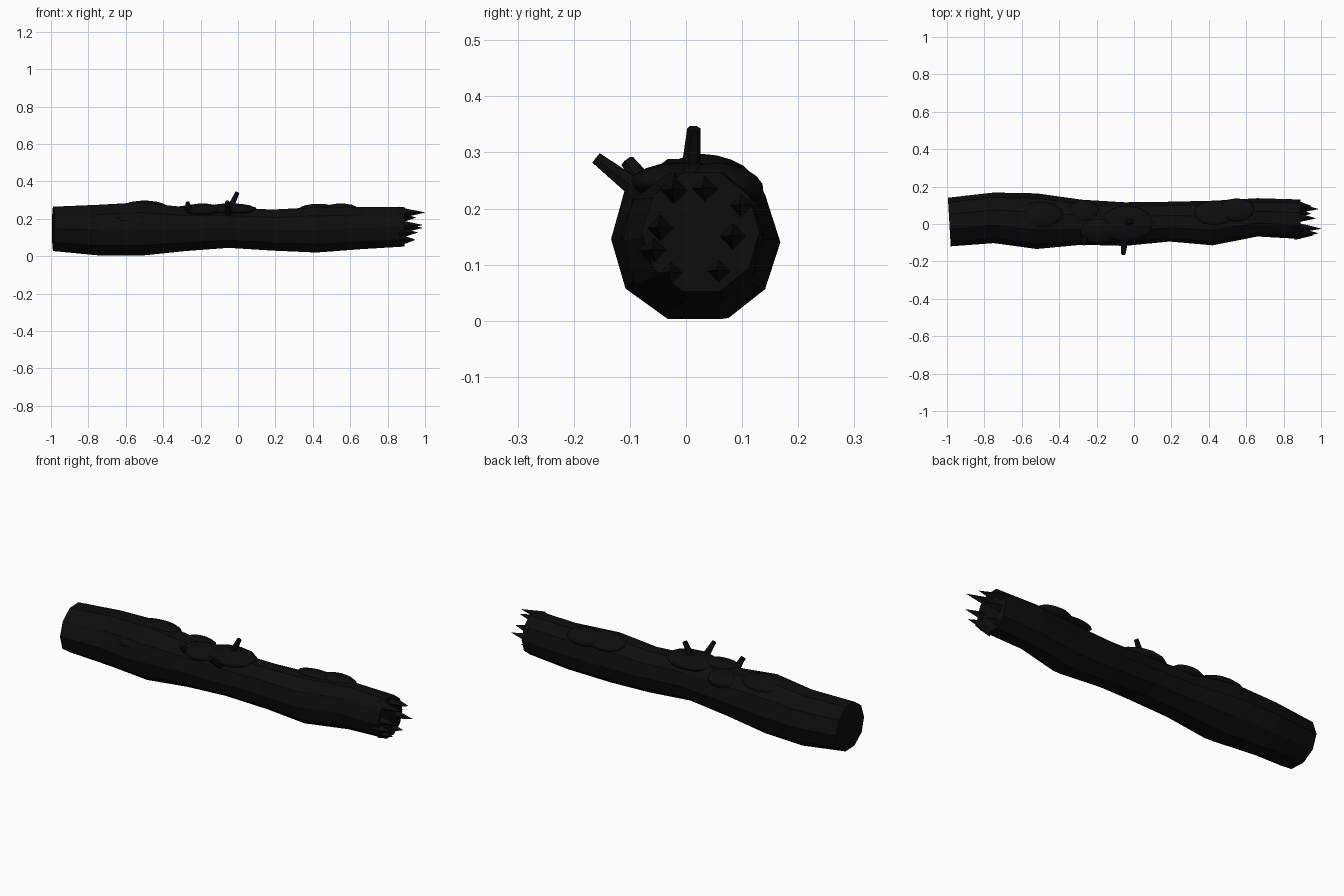
import bpy, bmesh, math, random
from mathutils import Vector

if "Cube" in bpy.data.objects:
    bpy.data.objects.remove(bpy.data.objects["Cube"])

random.seed(4)
dark = bpy.data.materials.new("charred_bark")
dark.diffuse_color = (0.004, 0.004, 0.004, 1)
dark.use_nodes = True
dark.node_tree.nodes["Principled BSDF"].inputs["Base Color"].default_value = dark.diffuse_color


def finish(bm, name):
    bmesh.ops.recalc_face_normals(bm, faces=bm.faces)
    mesh = bpy.data.meshes.new(name)
    bm.to_mesh(mesh)
    bm.free()
    ob = bpy.data.objects.new(name, mesh)
    ob.data.materials.append(dark)
    bpy.context.collection.objects.link(ob)
    return ob


def loft(name, rings):
    bm = bmesh.new()
    loops = [[bm.verts.new(p) for p in ring] for ring in rings]
    n = len(loops[0])
    for a, b in zip(loops, loops[1:]):
        for i in range(n):
            j = (i + 1) % n
            bm.faces.new((a[i], a[j], b[j], b[i]))
    bm.faces.new(loops[0])
    bm.faces.new(loops[-1])
    return finish(bm, name)


def rod(name, start, end, r1, r2, sides):
    a, b = Vector(start), Vector(end)
    q = (b - a).to_track_quat('Z', 'Y')
    rings = [[p + q @ Vector((r * math.cos(t), r * math.sin(t), 0))
              for t in (2 * math.pi * i / sides for i in range(sides))]
             for p, r in ((a, r1), (b, r2))]
    return loft(name, rings)


def lump(name, centre, size, tilt=0):
    bpy.ops.mesh.primitive_uv_sphere_add(segments=12, ring_count=8, radius=1,
                                         location=centre, rotation=(tilt, 0, 0))
    ob = bpy.context.object
    ob.name = name
    ob.scale = size
    ob.data.materials.append(dark)
    bpy.ops.object.shade_smooth()
    return ob


# Ten-sided trunk: x, lowest y, highest y, lowest z, highest z of each ring
sections = [
    (-0.995, -0.120, 0.142, 0.028, 0.265),
    (-0.75, -0.100, 0.168, 0.005, 0.275),
    (-0.52, -0.136, 0.165, 0.003, 0.288),
    (-0.28, -0.112, 0.130, 0.028, 0.262),
    (-0.05, -0.118, 0.116, 0.045, 0.258),
    (0.19, -0.095, 0.120, 0.030, 0.250),
    (0.42, -0.116, 0.125, 0.020, 0.262),
    (0.66, -0.066, 0.139, 0.038, 0.264),
    (0.89, -0.078, 0.133, 0.052, 0.264),
]
rings = []
for x, y0, y1, z0, z1 in sections:
    cy, cz, ry, rz = (y0 + y1) / 2, (z0 + z1) / 2, (y1 - y0) / 2, (z1 - z0) / 1.902
    ring = []
    for i in range(10):
        t = math.tau * i / 10
        k = 1 + random.uniform(-0.02, 0.02)
        skew = 0.015 * (1 - math.cos(t)) / 2 if x < -0.9 else 0
        ring.append((x + skew, cy + ry * k * math.cos(t), cz + rz * math.sin(t)))
    rings.append(ring)
loft("trunk", rings)

# Splinters round the broken end: root y, root z, tip x
for y, z, tip in [(-0.045, 0.165, 0.985), (-0.02, 0.232, 1.0), (0.035, 0.235, 0.97),
                  (0.10, 0.205, 0.95), (0.085, 0.15, 0.985), (0.06, 0.088, 0.945),
                  (-0.025, 0.085, 0.945), (-0.055, 0.125, 0.96)]:
    rod("splinter", (0.86, y, z), (tip, y - 0.005, z + 0.002), 0.030, 0.001, 4)

# Broken twig stubs
rod("upright_twig", (-0.06, 0.005, 0.22), (-0.002, 0.014, 0.343), 0.021, 0.012, 6)
rod("side_twig", (-0.05, -0.075, 0.225), (-0.057, -0.16, 0.29), 0.021, 0.012, 6)
rod("small_twig", (-0.255, -0.065, 0.235), (-0.27, -0.105, 0.285), 0.018, 0.013, 6)

# Moss cushions along the top
for x, y, z, sx, sy, sz, tilt in [
        (-0.04, 0.0, 0.247, 0.145, 0.098, 0.036, 0),
        (-0.19, -0.04, 0.25, 0.10, 0.07, 0.030, 0.2),
        (-0.27, 0.07, 0.237, 0.085, 0.06, 0.030, -0.35),
        (-0.50, 0.05, 0.265, 0.12, 0.07, 0.030, -0.2),
        (0.43, 0.06, 0.248, 0.11, 0.07, 0.026, -0.3),
        (0.55, 0.075, 0.246, 0.10, 0.065, 0.034, -0.25)]:
    lump("moss_cushion", (x, y, z), (sx, sy, sz), tilt)

# Shallow knot on the front side
lump("bark_knot", (-0.60, -0.085, 0.215), (0.05, 0.035, 0.018), 0.8)
